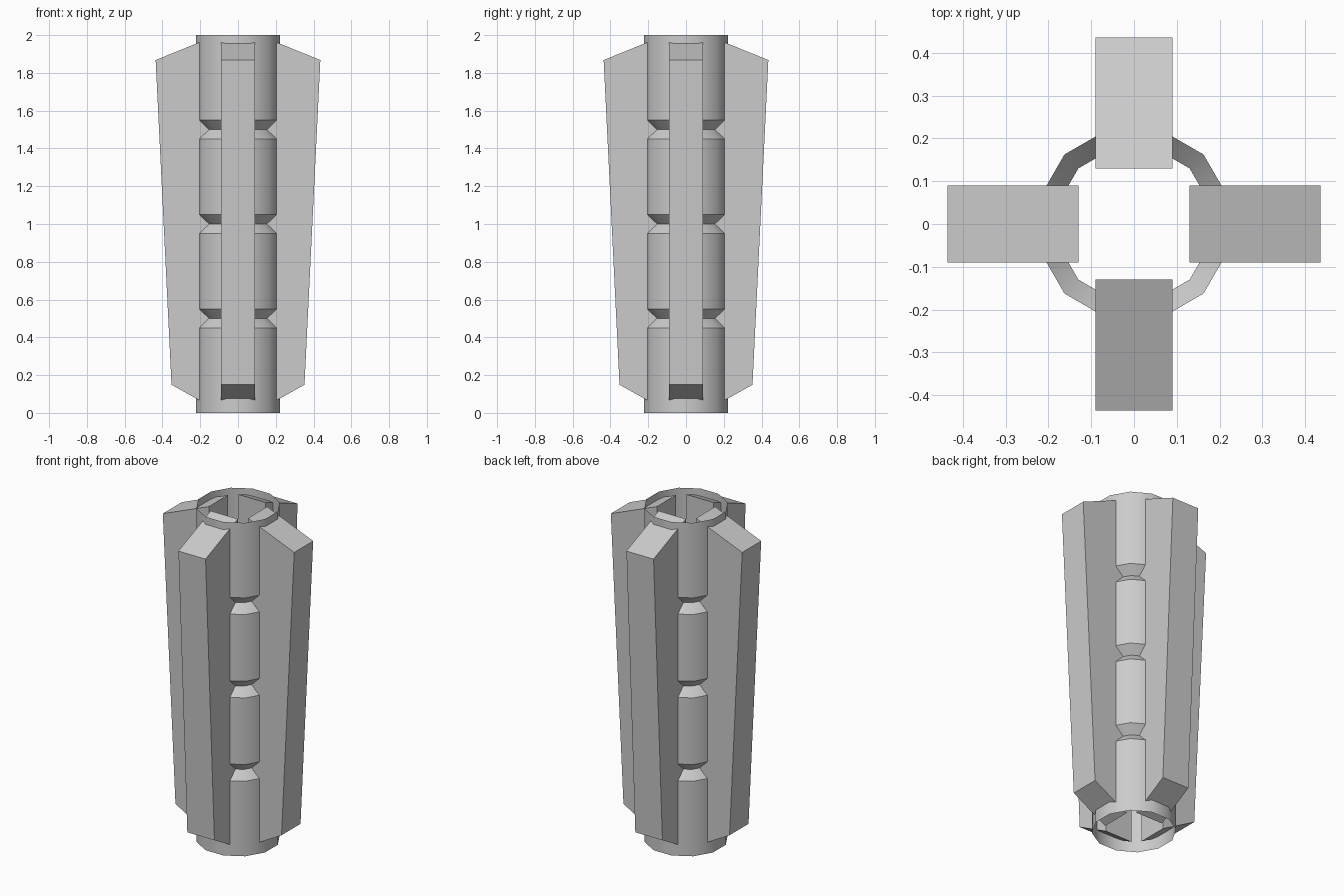
import bpy
import bmesh
from math import sin, cos, pi, radians

if "Cube" in bpy.data.objects:
    bpy.data.objects.remove(bpy.data.objects["Cube"])

SIDES = 12
R_OUT, R_GROOVE = 0.23, 0.184
FIN_HALF = 0.09


def make_object(name, bm):
    bmesh.ops.recalc_face_normals(bm, faces=bm.faces)
    mesh = bpy.data.meshes.new(name)
    bm.to_mesh(mesh)
    bm.free()
    obj = bpy.data.objects.new(name, mesh)
    bpy.context.collection.objects.link(obj)
    return obj


# Open thin-walled tube with three V grooves
profile = [(R_OUT, 0.0)]
for z in (0.5, 1.0, 1.5):
    profile += [(R_OUT, z - 0.05), (R_GROOVE, z), (R_OUT, z + 0.05)]
profile.append((R_OUT, 2.0))

bm = bmesh.new()
rings = []
for r, z in profile:
    angles = [radians(15) + 2 * pi * i / SIDES for i in range(SIDES)]
    rings.append([bm.verts.new((r * cos(a), r * sin(a), z)) for a in angles])
for low, high in zip(rings, rings[1:]):
    for i in range(SIDES):
        j = (i + 1) % SIDES
        bm.faces.new((low[i], low[j], high[j], high[i]))
tube = make_object("tube", bm)
tube.data.shade_smooth()
tube.data.set_sharp_from_angle(angle=radians(35))

# Four tapered fins running through the wall
fin_profile = [(0.13, 0.025), (0.352, 0.149), (0.436, 1.868), (0.13, 1.992)]
for k, side in enumerate(("right", "back", "left", "front")):
    bm = bmesh.new()
    face = bm.faces.new([bm.verts.new((x, -FIN_HALF, z)) for x, z in fin_profile])
    ext = bmesh.ops.extrude_face_region(bm, geom=[face], use_keep_orig=True)
    moved = [g for g in ext["geom"] if isinstance(g, bmesh.types.BMVert)]
    bmesh.ops.translate(bm, verts=moved, vec=(0, 2 * FIN_HALF, 0))
    fin = make_object("fin_" + side, bm)
    fin.rotation_euler.z = k * pi / 2
